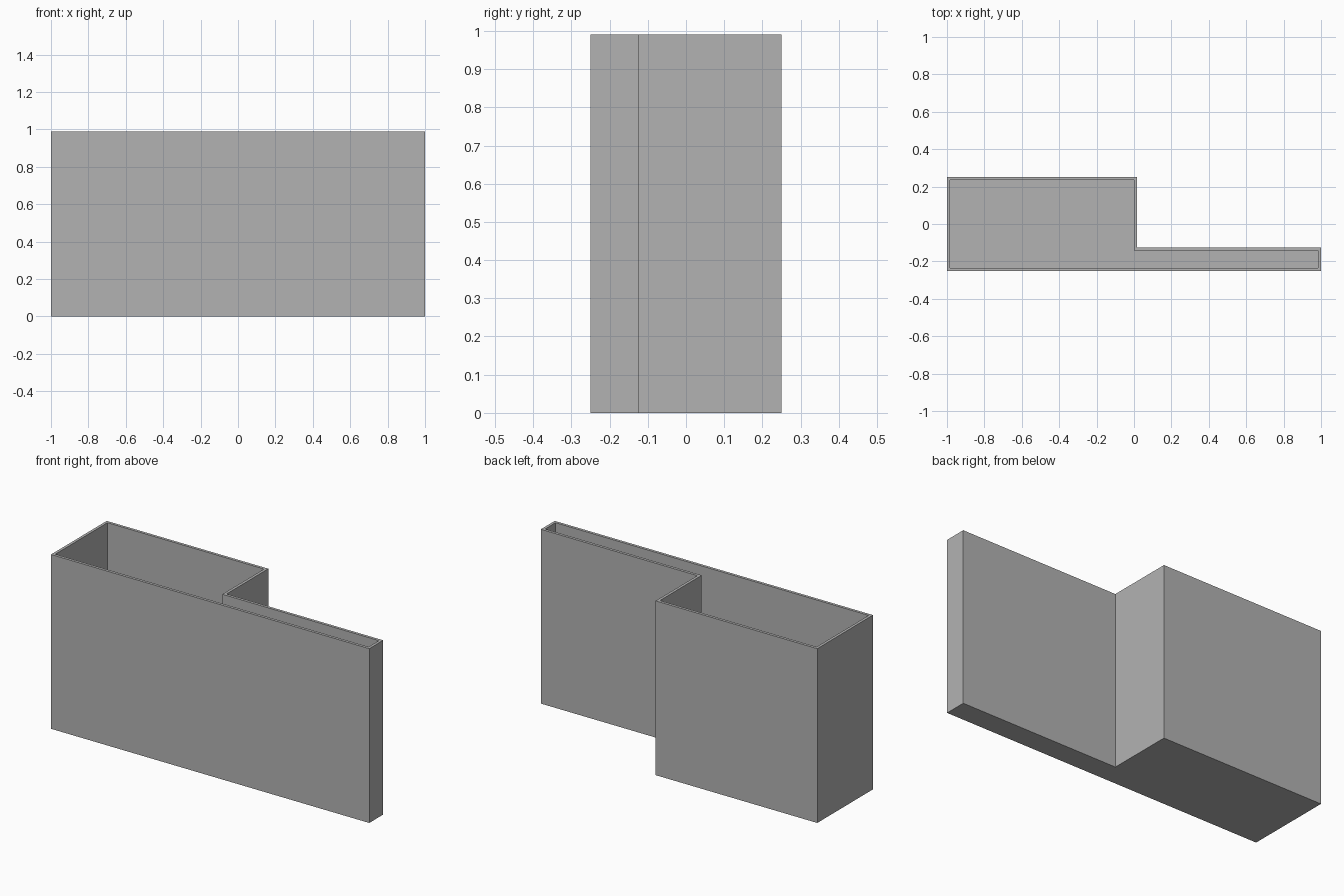
import bpy, bmesh
from mathutils import Vector

cube = bpy.data.objects.get("Cube")
if cube:
    bpy.data.objects.remove(cube, do_unlink=True)

HEIGHT, WALL, FLOOR = 0.99, 0.016, 0.016
# L-shaped footprint, counter-clockwise from above
FOOTPRINT = [(-1, -0.25), (1, -0.25), (1, -0.125),
             (0.016, -0.125), (0.016, 0.25), (-1, 0.25)]

grey = bpy.data.materials.new("grey")
grey.use_nodes = True
colour = (0.45, 0.45, 0.45, 1)
grey.diffuse_color = colour
grey.node_tree.nodes["Principled BSDF"].inputs["Base Color"].default_value = colour


def extrude(bm, face, dz):
    """Extrude one face vertically and return its new cap."""
    cap = bmesh.ops.extrude_discrete_faces(bm, faces=[face])["faces"][0]
    bmesh.ops.translate(bm, verts=cap.verts, vec=Vector((0, 0, dz)))
    return cap


# Solid outer body
bm = bmesh.new()
base = bm.faces.new([bm.verts.new((x, y, 0)) for x, y in FOOTPRINT])
base.normal_update()
top = extrude(bm, base, HEIGHT)
bm.normal_update()

# Rim of even width, then the hollow down to the floor
bmesh.ops.inset_region(bm, faces=[top], thickness=WALL, use_even_offset=True)
extrude(bm, top, FLOOR - HEIGHT)

# Close the underside if the extrusion left it open
boundary = [e for e in bm.edges if e.is_boundary]
if boundary:
    bmesh.ops.contextual_create(bm, geom=boundary)
bmesh.ops.recalc_face_normals(bm, faces=bm.faces)

mesh = bpy.data.meshes.new("open_container")
bm.to_mesh(mesh)
bm.free()
mesh.materials.append(grey)
container = bpy.data.objects.new("open_container", mesh)
bpy.context.collection.objects.link(container)
